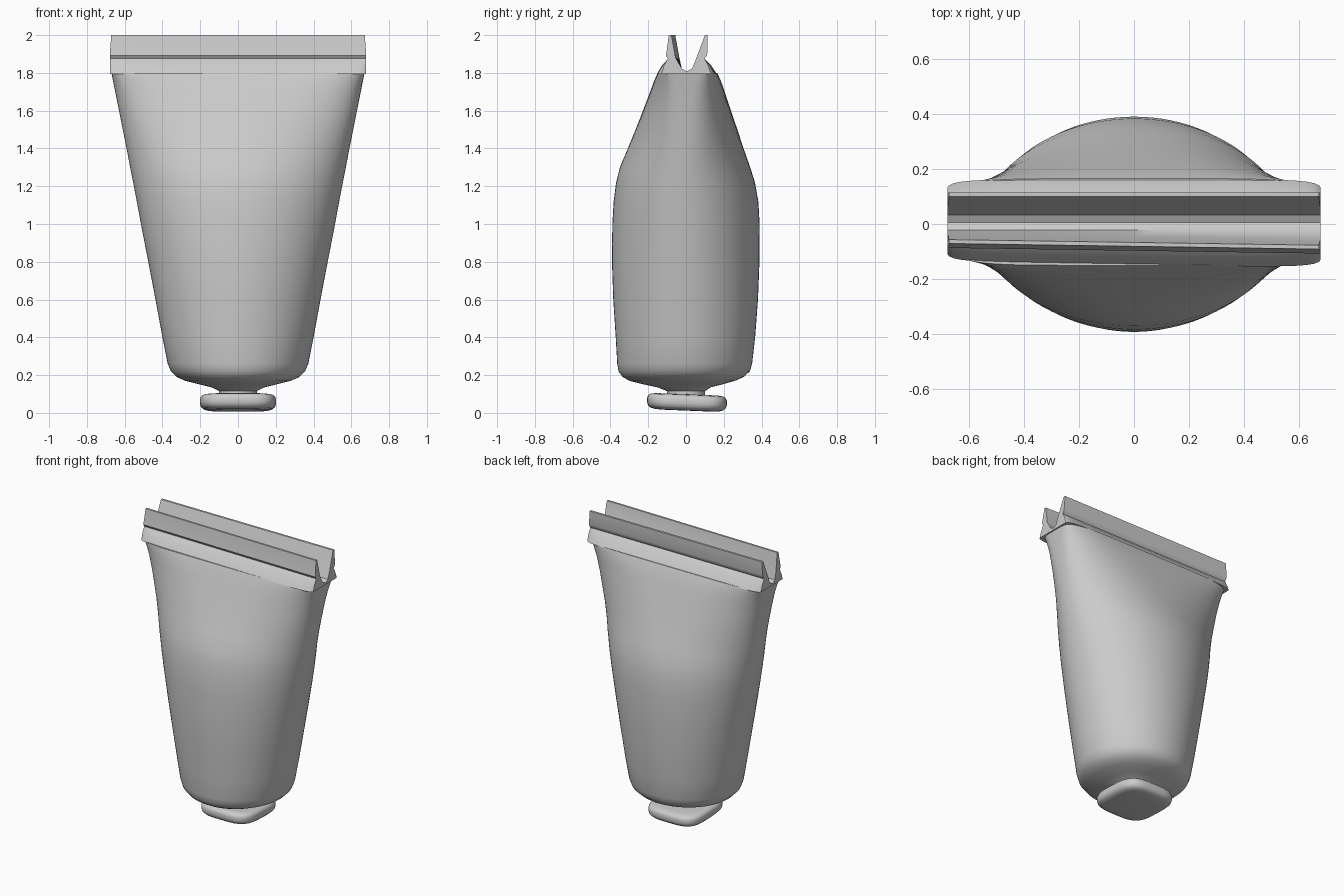
import bpy, bmesh, math


def finish(name, bm, angle):
    bmesh.ops.recalc_face_normals(bm, faces=bm.faces)
    me = bpy.data.meshes.new(name)
    bm.to_mesh(me)
    bm.free()
    ob = bpy.data.objects.new(name, me)
    bpy.context.collection.objects.link(ob)
    bpy.ops.object.select_all(action='DESELECT')
    ob.select_set(True)
    bpy.context.view_layer.objects.active = ob
    bpy.ops.object.shade_smooth_by_angle(angle=math.radians(angle))
    return ob


def skin(bm, rings):
    """Bridge equal closed loops and cap both ends."""
    loops = [[bm.verts.new(p) for p in r] for r in rings]
    for a, b in zip(loops, loops[1:]):
        for i in range(len(a)):
            j = (i + 1) % len(a)
            bm.faces.new((a[i], a[j], b[j], b[i]))
    bm.faces.new(loops[0])
    bm.faces.new(loops[-1])


def oval(z, half_x, front, back, power=2.0, tilt=0.0, dy=0.0, count=96):
    """Superellipse ring with separate front and back depths."""
    pts = []
    for i in range(count):
        t = 2 * math.pi * i / count
        c, s = math.cos(t), math.sin(t)
        x = half_x * math.copysign(abs(c) ** (2 / power), c)
        y = (back if s > 0 else front) * math.copysign(abs(s) ** (2 / power), s)
        pts.append((x, y + dy, z + tilt * y))
    return pts


# Tube body with shoulder and neck: z, half width, front depth, back depth, power
body = [
    (0.08, 0.10, 0.10, 0.10, 2), (0.115, 0.10, 0.10, 0.10, 2),
    (0.135, 0.14, 0.15, 0.13, 2), (0.15, 0.20, 0.22, 0.19, 2),
    (0.17, 0.28, 0.30, 0.26, 2), (0.19, 0.325, 0.335, 0.305, 2),
    (0.22, 0.355, 0.357, 0.338, 2), (0.26, 0.372, 0.364, 0.35, 2),
    (0.40, 0.40, 0.372, 0.366, 2), (0.60, 0.437, 0.385, 0.381, 2),
    (0.80, 0.475, 0.392, 0.389, 2), (1.00, 0.514, 0.39, 0.39, 2),
    (1.12, 0.536, 0.383, 0.383, 2), (1.22, 0.555, 0.37, 0.365, 2),
    (1.30, 0.571, 0.35, 0.34, 2), (1.40, 0.59, 0.308, 0.305, 2.1),
    (1.50, 0.61, 0.267, 0.272, 2.3), (1.60, 0.63, 0.228, 0.238, 2.6),
    (1.70, 0.65, 0.19, 0.205, 3.2), (1.76, 0.662, 0.168, 0.184, 4.2),
    (1.80, 0.67, 0.15, 0.165, 6),
]
bm = bmesh.new()
skin(bm, [oval(*r) for r in body])
finish("tube_body", bm, 50)

# Crimped top: open channel between two thin flanges, swept along x
profile = [
    (-0.148, 1.795), (-0.12, 1.84), (-0.10, 1.86), (-0.086, 1.875), (-0.097, 1.892),
    (-0.093, 1.91), (-0.081, 2.0), (-0.067, 2.0), (-0.045, 1.88),
    (-0.022, 1.822), (0.005, 1.808), (0.032, 1.822), (0.055, 1.88),
    (0.10, 2.0), (0.115, 2.0), (0.113, 1.905), (0.109, 1.89),
    (0.098, 1.875), (0.113, 1.86), (0.133, 1.84), (0.163, 1.795),
]


def section(x):
    pinch = max(0.0, 1 - abs(x / 0.68) ** 6) ** (1 / 6)
    out = []
    for y, z in profile:
        limit = 0.09 if y < 0 else 0.1
        if z < 1.87 and abs(y) > limit:
            y = math.copysign(limit + (abs(y) - limit) * pinch, y)
        if y < -0.03:
            y -= 0.015 * x
        out.append((x * (0.99 if z > 1.99 else 1), y, z))
    return out


bm = bmesh.new()
skin(bm, [section(0.678 * math.sin(math.pi / 2 * i / 12)) for i in range(-12, 13)])
finish("crimped_seal", bm, 40)

# Square cap with rounded corners, slightly tilted
cap = [(0.012, 0.12), (0.014, 0.16), (0.021, 0.184), (0.034, 0.197),
       (0.05, 0.201), (0.072, 0.201), (0.085, 0.196), (0.094, 0.184),
       (0.098, 0.16), (0.099, 0.10)]
bm = bmesh.new()
skin(bm, [oval(z, r, r * 1.05, r * 1.05, 3.6, -0.04, 0.005) for z, r in cap])
finish("screw_cap", bm, 50)
